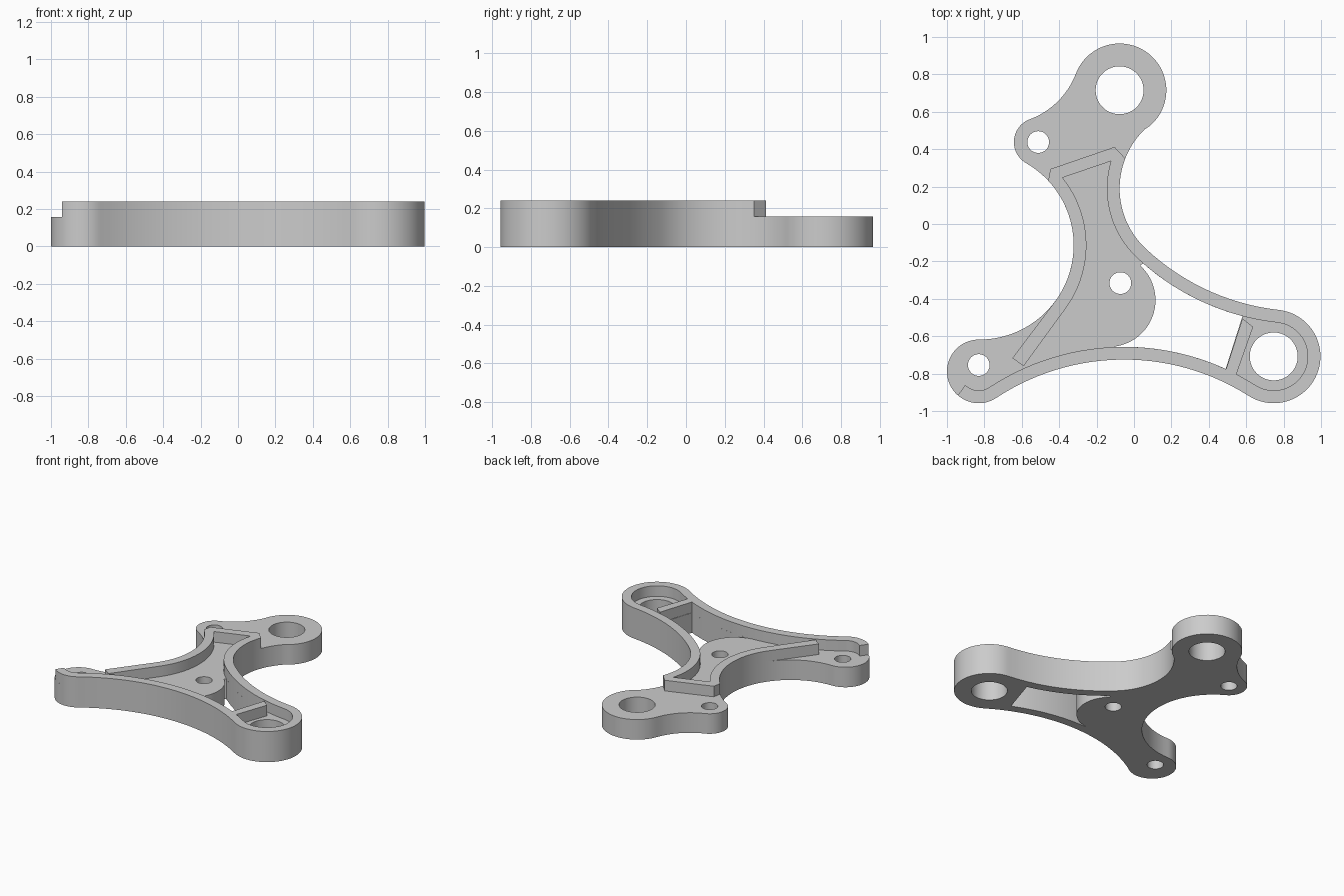
import bpy
import bmesh
from math import atan2, cos, sin, pi, radians, sqrt, tau
from mathutils import Vector

if "Cube" in bpy.data.objects:
    bpy.data.objects.remove(bpy.data.objects["Cube"], do_unlink=True)

FLOOR, TOP, WALL = 0.157, 0.24, 0.068

grey = bpy.data.materials.new("plain_grey")
grey.use_nodes = True
grey.diffuse_color = (0.6, 0.6, 0.6, 1)
grey.node_tree.nodes["Principled BSDF"].inputs["Base Color"].default_value = (0.6, 0.6, 0.6, 1)


def arc(c, r, a, sweep):
    n = max(6, int(abs(sweep) * max(12, 22 * sqrt(r))))
    return [c + Vector((cos(a + sweep * i / n), sin(a + sweep * i / n))) * r for i in range(n + 1)]


def circle(c, r):
    return arc(c, r, 0, tau)[:-1]


def meet(c1, d1, c2, d2):
    """Point at distance d1 from c1 and d2 from c2, on the right of c1 -> c2."""
    d = c2 - c1
    a = (d1 * d1 - d2 * d2 + d.length_squared) / (2 * d.length)
    u = d.normalized()
    return c1 + u * a + Vector((u.y, -u.x)) * sqrt(d1 * d1 - a * a)


def fillet(p, q, r):
    """Concave arc tangent to two round ends; negative radius means concave."""
    return meet(p[0], abs(p[1] + r), q[0], abs(q[1] + r)), -r


def chain(parts, inset=0, start=None, end=None):
    """Run along tangent arcs; open when start and end angles (degrees) are given."""
    parts = [(c, s - inset) for c, s in parts]

    def joint(p, q):
        return p[0] + (q[0] - p[0]) * p[1] / (p[1] - q[1])

    def angle(c, p):
        return atan2(p.y - c.y, p.x - c.x)

    pts = []
    last = len(parts) - 1
    for i, (c, s) in enumerate(parts):
        a = radians(start) if i == 0 and start is not None else angle(c, joint(parts[i - 1], parts[i]))
        b = radians(end) if i == last and end is not None else angle(c, joint(parts[i], parts[(i + 1) % len(parts)]))
        sweep = (b - a) % tau - (tau if s < 0 else 0)
        run = arc(c, abs(s), a, sweep)
        pts += run if i == last and end is not None else run[:-1]
    return pts


def plate(name, loops, z0, z1):
    """Extrude filled outlines; inner loops become holes."""
    curve = bpy.data.curves.new(name, "CURVE")
    curve.dimensions = "2D"
    curve.fill_mode = "BOTH"
    curve.extrude = (z1 - z0) / 2
    for loop in loops:
        spline = curve.splines.new("POLY")
        spline.points.add(len(loop) - 1)
        for point, p in zip(spline.points, loop):
            point.co = (p.x, p.y, 0, 1)
        spline.use_cyclic_u = True
    obj = bpy.data.objects.new(name, curve)
    bpy.context.collection.objects.link(obj)
    bpy.ops.object.select_all(action="DESELECT")
    obj.select_set(True)
    bpy.context.view_layer.objects.active = obj
    bpy.ops.object.convert(target="MESH")
    obj = bpy.context.object
    bm = bmesh.new()
    bm.from_mesh(obj.data)
    bmesh.ops.remove_doubles(bm, verts=bm.verts, dist=0.0002)
    bmesh.ops.translate(bm, verts=bm.verts, vec=(0, 0, (z0 + z1) / 2))
    bmesh.ops.recalc_face_normals(bm, faces=bm.faces)
    bm.to_mesh(obj.data)
    bm.free()
    obj.data.materials.clear()
    obj.data.materials.append(grey)
    bpy.ops.object.shade_smooth_by_angle(angle=radians(30))
    return obj


def V(*pairs):
    return [Vector(p) for p in pairs]


# Round ends of the arms
right_pad = (Vector((0.747, -0.708)), 0.25)
top_pad = (Vector((-0.077, 0.715)), 0.25)
lug = (Vector((-0.512, 0.438)), 0.13)
left_pad = (Vector((-0.83, -0.788)), 0.17)

# Concave sides between them
inner_bend = (Vector((0.363, 0.19)), -0.44)
long_side = fillet(right_pad, inner_bend, 1.24)
neck = fillet(top_pad, lug, 0.42)
left_side = fillet(lug, left_pad, 0.505)
front_side = fillet(left_pad, right_pad, 1.24)
outline = chain([right_pad, long_side, inner_bend, top_pad, neck, lug,
                 left_side, left_pad, front_side])

# Through window between the rounded floor edge and the cross bar
bulge = Vector((-0.135, -0.407))


def on_side(side, x, sign):
    r = abs(side[1]) + WALL
    return Vector((x, side[0].y + sign * sqrt(r * r - (x - side[0].x) ** 2)))


steps = [i / 24 for i in range(25)]
window = [on_side(front_side, -0.08 + 0.57 * t, 1) for t in steps]
window += [on_side(long_side, 0.58 - 0.53 * t, -1) for t in steps]
window += arc(bulge, 0.25, radians(48), radians(-133))

# Base with bearing holes and screw holes
holes = [circle(right_pad[0], 0.128), circle(top_pad[0], 0.128)]
holes += [circle(c, 0.058) for c in V((-0.512, 0.438), (-0.83, -0.754), (-0.073, -0.316))]
plate("base_plate", [outline, window] + holes, 0, FLOOR)

# Raised rim following the outline, with a straight tail on the left
run = [left_pad, front_side, right_pad, long_side, inner_bend]
rim = chain(run, 0, 229, 158.6)
rim += V((-0.104, 0.412), (-0.447, 0.294))
rim += chain([left_side], 0, 43, -37)
rim += V((-0.65, -0.717), (-0.59, -0.76))
rim += chain([left_side], WALL, 39, -37)[::-1]
rim += chain(run, WALL, 225, 163.3)[::-1]
plate("raised_rim", [rim], FLOOR, TOP)

# Cross bar closing the right pocket
plate("cross_bar", [V((0.58, -0.505), (0.637, -0.55), (0.545, -0.81), (0.49, -0.783))], FLOOR, TOP)
